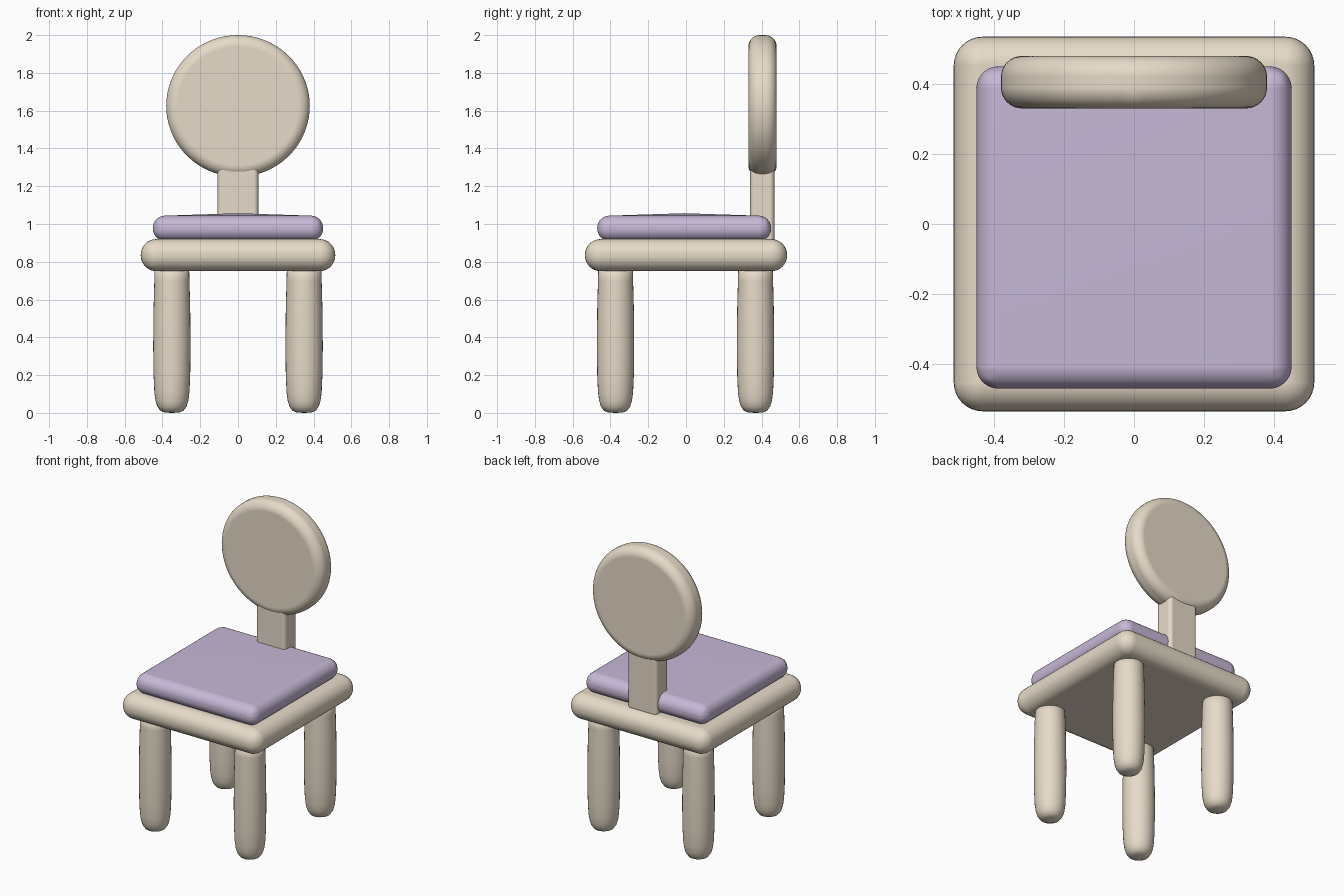
import bpy, bmesh, math

if "Cube" in bpy.data.objects:
    bpy.data.objects.remove(bpy.data.objects["Cube"])


def material(name, color):
    m = bpy.data.materials.new(name)
    m.diffuse_color = color
    m.use_nodes = True
    m.node_tree.nodes["Principled BSDF"].inputs["Base Color"].default_value = m.diffuse_color
    return m


wood = material("cream_wood", (0.80, 0.71, 0.58, 1))
fabric = material("lilac_fabric", (0.57, 0.48, 0.68, 1))


def finish(name, bm, mat, bevel=0.0):
    bmesh.ops.recalc_face_normals(bm, faces=bm.faces)
    mesh = bpy.data.meshes.new(name)
    bm.to_mesh(mesh)
    bm.free()
    for p in mesh.polygons:
        p.use_smooth = True
    mesh.materials.append(mat)
    ob = bpy.data.objects.new(name, mesh)
    bpy.context.collection.objects.link(ob)
    if bevel:
        mod = ob.modifiers.new("rounding", 'BEVEL')
        mod.width = bevel
        mod.segments = 8
        mod.limit_method = 'ANGLE'
        mod.harden_normals = True
    return ob


def box(name, lo, hi, mat, bevel, dome=0.0):
    bm = bmesh.new()
    bmesh.ops.create_cube(bm, size=1)
    for v in bm.verts:
        v.co = [(a + b) / 2 + c * (b - a) for a, b, c in zip(lo, hi, v.co)]
    if dome:
        top = max(bm.faces, key=lambda f: f.calc_center_median().z)
        bmesh.ops.poke(bm, faces=[top], offset=0)
        max(bm.verts, key=lambda v: len(v.link_edges) * 10 - v.co.xy.length).co.z = hi[2]
        bm.verts.ensure_lookup_table()
        bm.verts[-1].co = ((lo[0] + hi[0]) / 2, (lo[1] + hi[1]) / 2, hi[2] + dome)
    return finish(name, bm, mat, bevel)


# Seat board and slightly domed cushion
box("seat", (-0.515, -0.535, 0.75), (0.515, 0.535, 0.92), wood, 0.083)
box("cushion", (-0.45, -0.47, 0.912), (0.45, 0.45, 1.042), fabric, 0.062, 0.015)

# Back post
box("back_post", (-0.108, 0.34, 0.90), (0.108, 0.468, 1.34), wood, 0.025)

# Round back rest
bm = bmesh.new()
bmesh.ops.create_cone(bm, cap_ends=True, segments=72, radius1=0.38, radius2=0.38, depth=0.15)
for v in bm.verts:
    x, y, z = v.co
    v.co = (x, 0.405 + z, 1.625 + y * 0.375 / 0.38)
finish("back_rest", bm, wood, 0.06)

# Legs: turned profile with a rounded foot
profile = [(0, 0), (0.04, 0.002), (0.062, 0.012), (0.078, 0.035), (0.087, 0.065),
           (0.093, 0.11), (0.097, 0.2), (0.099, 0.35), (0.097, 0.55), (0.093, 0.7),
           (0.091, 0.78), (0, 0.78)]


def leg(name, x, y):
    bm = bmesh.new()
    vs = [bm.verts.new((r, 0, z)) for r, z in profile]
    es = [bm.edges.new(p) for p in zip(vs, vs[1:])]
    bmesh.ops.spin(bm, geom=vs + es, cent=(0, 0, 0), axis=(0, 0, 1),
                   angle=2 * math.pi, steps=32, use_duplicate=False)
    bmesh.ops.remove_doubles(bm, verts=bm.verts, dist=0.0005)
    for v in bm.verts:
        v.co.x += x
        v.co.y += y
    finish(name, bm, wood)


for side, x in (("left", -0.35), ("right", 0.35)):
    leg("front_leg_" + side, x, -0.373)
    leg("back_leg_" + side, x, 0.368)
